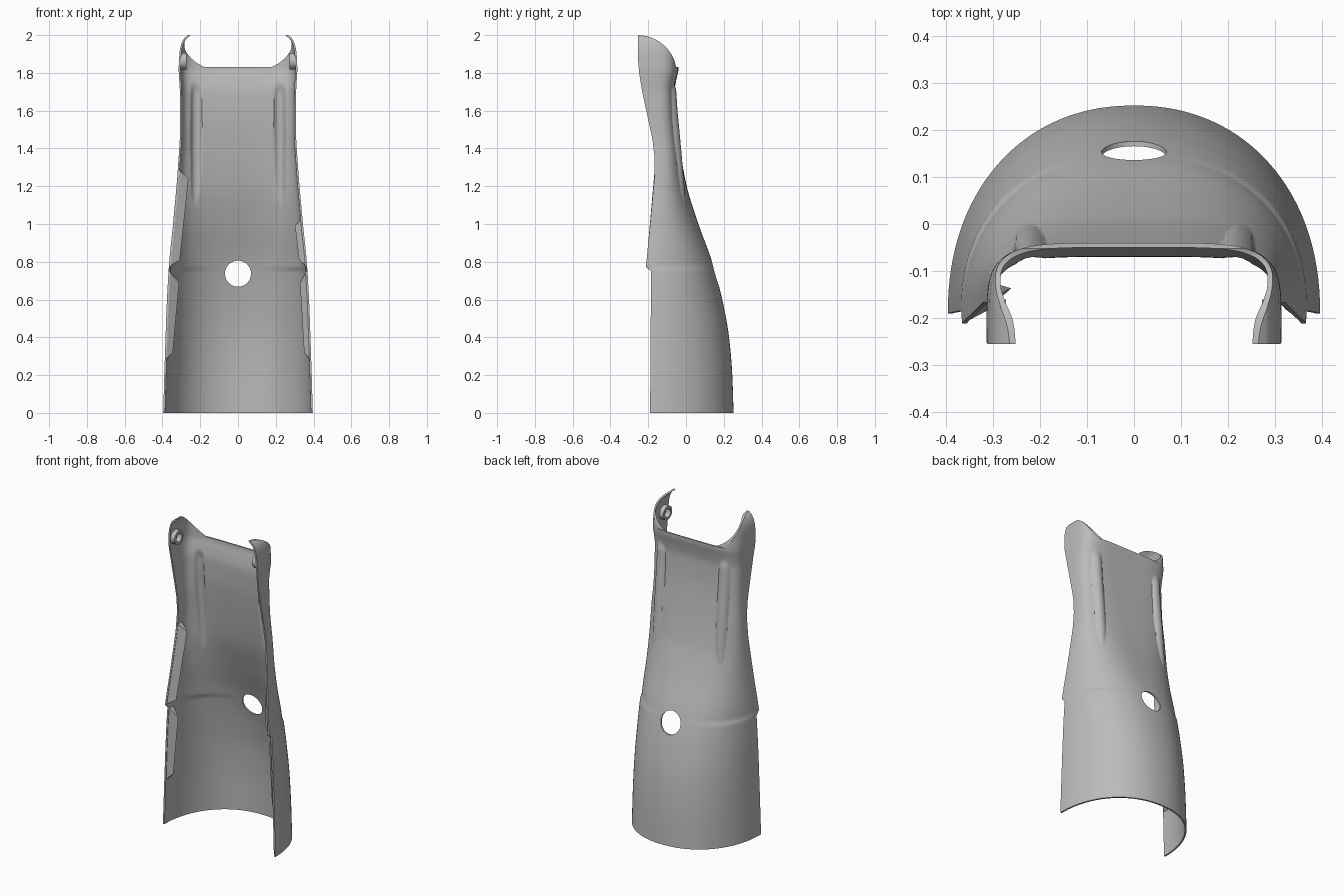
import bpy, bmesh, math
from mathutils import Matrix

if "Cube" in bpy.data.objects:
    bpy.data.objects.remove(bpy.data.objects["Cube"], do_unlink=True)

grey = bpy.data.materials.new("plain grey")
grey.use_nodes = True
grey.diffuse_color = (0.5, 0.5, 0.5, 1)
bsdf = next(n for n in grey.node_tree.nodes if n.type == 'BSDF_PRINCIPLED')
bsdf.inputs["Base Color"].default_value = (0.5, 0.5, 0.5, 1)
bsdf.inputs["Roughness"].default_value = 0.6


def linear(pts, z):
    for (a, p), (b, q) in zip(pts, pts[1:]):
        if z <= b:
            return p + (q - p) * (z - a) / (b - a)
    return pts[-1][1]


def smooth(pts, z):
    """Monotone cubic through the points."""
    sl = [(q - p) / (b - a) for (a, p), (b, q) in zip(pts, pts[1:])]
    m = [sl[0]] + [2 * s * t / (s + t) if s * t > 0 else 0
                   for s, t in zip(sl, sl[1:])] + [sl[-1]]
    for i, ((a, p), (b, q)) in enumerate(zip(pts, pts[1:])):
        if z <= b:
            h, t = b - a, (z - a) / (b - a)
            return (p * (1 + 2 * t) * (1 - t) ** 2 + q * t * t * (3 - 2 * t)
                    + h * m[i] * t * (1 - t) ** 2 - h * m[i + 1] * t * t * (1 - t))
    return pts[-1][1]


# Height against half width, back line, front edge and squareness
WIDTH = [(0, .396), (.3, .387), (.6, .376), (.8, .364), (1, .344), (1.3, .318),
         (1.5, .307), (1.7, .308), (1.82, .314), (1.91, .309), (1.96, .298),
         (1.985, .283), (2, .265), (2.02, .25)]
BACK = [(0, .252), (.2, .245), (.4, .228), (.6, .192), (.8, .138), (1, .066),
        (1.2, .004), (1.4, -.032), (1.6, -.056), (1.7, -.06), (1.77, -.05),
        (1.82, -.04), (2.02, -.04)]
FRONT = [(0, -.19), (.75, -.185), (.775, -.212), (1, -.19), (1.25, -.167),
         (1.35, -.166), (1.45, -.178), (1.6, -.21), (1.7, -.232), (1.8, -.248),
         (1.88, -.255), (2.02, -.255)]
SQUARE = [(0, 2.15), (.6, 2.2), (1, 2.5), (1.4, 3.6), (1.75, 5), (2.02, 5)]
RIB = [(1.02, -.012), (1.08, .002), (1.4, -.026), (1.6, -.045), (1.71, -.052),
       (1.74, -.062), (1.77, -.1)]
RIB_X, RIB_R = .218, .041


def make_object(name, bm):
    bmesh.ops.recalc_face_normals(bm, faces=bm.faces)
    mesh = bpy.data.meshes.new(name)
    bm.to_mesh(mesh)
    bm.free()
    mesh.materials.append(grey)
    ob = bpy.data.objects.new(name, mesh)
    bpy.context.collection.objects.link(ob)
    return ob


def activate(ob):
    bpy.ops.object.select_all(action='DESELECT')
    ob.select_set(True)
    bpy.context.view_layer.objects.active = ob


def shell_point(z, angle):
    w, f, n = smooth(WIDTH, z), linear(FRONT, z), smooth(SQUARE, z)
    c, s = math.cos(angle), max(math.sin(angle), 0)
    r = (abs(c) ** n + s ** n) ** (-1 / n)
    x, y = w * r * c, f + (smooth(BACK, z) - f) * r * s
    # Raised channel on each side of the back
    dx = abs(abs(x) - RIB_X)
    if dx < RIB_R and RIB[0][0] < z < RIB[-1][0]:
        y = max(y, linear(RIB, z) - RIB_R + math.sqrt(RIB_R ** 2 - dx ** 2))
    return x, y, z


# Curved shell
COLS, ROWS = 220, 120
heights = sorted({round(2.02 * i / ROWS, 4) for i in range(ROWS + 1)}
                 | {.75, .775, 1.985, 2.0})
bm = bmesh.new()
grid = [[bm.verts.new(shell_point(z, math.pi * i / COLS)) for i in range(COLS + 1)]
        for z in heights]
for low, high in zip(grid, grid[1:]):
    for i in range(COLS):
        bm.faces.new((low[i], low[i + 1], high[i + 1], high[i]))
shell = make_object("shell", bm)
middle = min(shell.data.polygons, key=lambda p: abs(p.center.x) + abs(p.center.z - .5))
if middle.normal.y < 0:
    shell.data.flip_normals()
solid = shell.modifiers.new("thickness", 'SOLIDIFY')
solid.thickness, solid.offset = .01, -1

# Cutter that leaves the straight rear rim and the two rounded ears
bm = bmesh.new()
outline = [(-.26 + .21 * math.cos(a), 1.8 + .2 * math.sin(a))
           for a in (math.radians(d) for d in range(9, 91, 3))]
outline += [(-.5, 2.0), (-.5, 2.2), (.6, 2.2), (.6, outline[0][1])]
face = bm.faces.new([bm.verts.new((-.6, y, z)) for y, z in outline])
ext = bmesh.ops.extrude_face_region(bm, geom=[face])["geom"]
bmesh.ops.translate(bm, vec=(1.2, 0, 0),
                    verts=[g for g in ext if isinstance(g, bmesh.types.BMVert)])
rim_cutter = make_object("rim_cutter", bm)

# Cutter for the round hole in the back
bm = bmesh.new()
bmesh.ops.create_cone(bm, cap_ends=True, segments=48, radius1=.069, radius2=.069,
                      depth=.5, matrix=Matrix.Translation((0, .2, .737))
                      @ Matrix.Rotation(math.pi / 2, 4, 'X'))
hole_cutter = make_object("hole_cutter", bm)

for cutter in (rim_cutter, hole_cutter):
    cutter.hide_render = True
    cut = shell.modifiers.new(cutter.name, 'BOOLEAN')
    cut.operation, cut.solver, cut.object = 'DIFFERENCE', 'EXACT', cutter
activate(shell)
for name in [m.name for m in shell.modifiers]:
    bpy.ops.object.modifier_apply(modifier=name)
for cutter in (rim_cutter, hole_cutter):
    bpy.data.objects.remove(cutter, do_unlink=True)
activate(shell)
bpy.ops.object.shade_smooth_by_angle(angle=math.radians(35))


def make_flap(name, side, z0, z1, inner0, inner1):
    """Wedge along the front edge, with its inner edge shortened."""
    bm = bmesh.new()
    loops = []
    for z, (xi, zi) in ((z0, inner0), (z1, inner1)):
        x, f = smooth(WIDTH, z) - .003, linear(FRONT, z)
        loops.append([bm.verts.new((side * x, f + .001, z)),
                      bm.verts.new((side * xi, f + .03, zi)),
                      bm.verts.new((side * (x - .003), f + .045, z))])
    a, b = loops
    for i in range(3):
        j = (i + 1) % 3
        bm.faces.new((a[i], a[j], b[j], b[i]))
    bm.faces.new(a)
    bm.faces.new(b)
    make_object(name, bm)


# Inner flaps on the front edges
make_flap("right_lower_flap", -1, .28, .75, (.345, .32), (.312, .69))
make_flap("right_upper_flap", -1, .775, 1.29, (.308, .81), (.262, 1.24))
make_flap("left_lower_flap", 1, .28, .75, (.35, .32), (.328, .69))
make_flap("left_upper_flap", 1, .775, 1.03, (.323, .81), (.302, .99))

# Ring bosses on the inside of the ears
for side, name in ((-1, "right_ear_ring"), (1, "left_ear_ring")):
    bm = bmesh.new()
    n = 32
    rings = [[bm.verts.new((side * x, -.205 + r * math.cos(math.tau * i / n),
                            1.862 + r * math.sin(math.tau * i / n)))
              for i in range(n)]
             for x, r in ((.304, .044), (.272, .044), (.272, .028), (.304, .028))]
    for k in range(4):
        p, q = rings[k], rings[(k + 1) % 4]
        for i in range(n):
            bm.faces.new((p[i], p[(i + 1) % n], q[(i + 1) % n], q[i]))
    activate(make_object(name, bm))
    bpy.ops.object.shade_smooth_by_angle(angle=math.radians(35))
